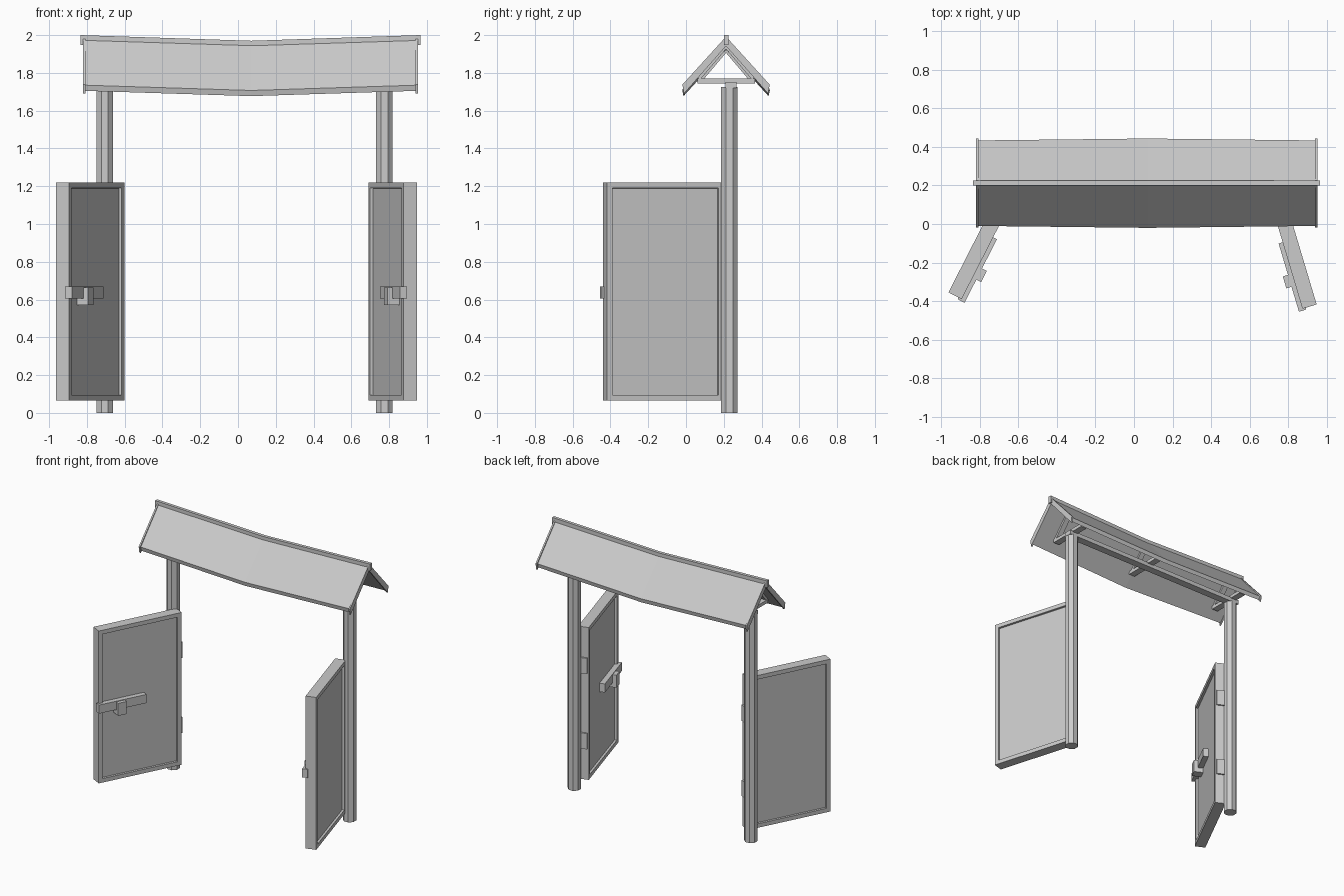
import bpy, bmesh, math
from mathutils import Vector

if "Cube" in bpy.data.objects:
    bpy.data.objects.remove(bpy.data.objects["Cube"])

grey = bpy.data.materials.new("plain grey")
grey.use_nodes = True
grey.diffuse_color = (0.6, 0.6, 0.6, 1)
grey.node_tree.nodes["Principled BSDF"].inputs["Base Color"].default_value = (0.6, 0.6, 0.6, 1)


def finish(name, bm):
    bmesh.ops.recalc_face_normals(bm, faces=bm.faces)
    mesh = bpy.data.meshes.new(name)
    bm.to_mesh(mesh)
    bm.free()
    mesh.materials.append(grey)
    obj = bpy.data.objects.new(name, mesh)
    bpy.context.collection.objects.link(obj)
    return obj


def loft(name, rings):
    """Closed solid through rings of points."""
    bm = bmesh.new()
    loops = [[bm.verts.new(p) for p in ring] for ring in rings]
    n = len(loops[0])
    for a, b in zip(loops, loops[1:]):
        for i in range(n):
            j = (i + 1) % n
            bm.faces.new((a[i], a[j], b[j], b[i]))
    bm.faces.new(loops[0])
    bm.faces.new(loops[-1])
    return finish(name, bm)


def box(name, a, b, place=Vector):
    """Box between two corners, optionally through a local frame."""
    rings = []
    for x in (a[0], b[0]):
        rings.append([place((x, y, z)) for y, z in
                      ((a[1], a[2]), (b[1], a[2]), (b[1], b[2]), (a[1], b[2]))])
    return loft(name, rings)


POSTS = {"right": -0.705, "left": 0.775}
MID_X, RIDGE_Y = 0.07, 0.212

# Octagonal posts
for side, x in POSTS.items():
    rings = []
    for z in (0, 1.725):
        angles = [math.radians(45 * i + 22.5) for i in range(8)]
        rings.append([(x + 0.047 * math.cos(a), 0.23 + 0.047 * math.sin(a), z) for a in angles])
    loft(side + "_post", rings)

# Lintel with three tie beams and rafter pairs
box("lintel", (-0.75, 0.21, 1.72), (0.82, 0.268, 1.752))
for label, x, drop in (("right", POSTS["right"], 0), ("middle", MID_X, 0.02), ("left", POSTS["left"], 0)):
    box(label + "_tie_beam", (x - 0.025, 0.06, 1.745), (x + 0.025, 0.365, 1.77))
    for part, s in (("front", -1), ("back", 1)):
        line = [(0, 1.957), (0.155, 1.775), (0.135, 1.767), (0, 1.926)]
        loft(f"{label}_{part}_rafter", [[(px, RIDGE_Y + s * y, z - drop) for y, z in line]
                                       for px in (x - 0.02, x + 0.02)])


# Sagging gable roof, one slope at a time
def slope(name, s, profile, stations):
    loft(name, [[(x, RIDGE_Y + s * (y + (spread if y > 0.1 else 0)), z - drop) for y, z in profile]
                for x, drop, spread in stations])


SHEET = [(0, 1.985), (0.222, 1.735), (0.215, 1.705), (0, 1.952)]
BARGE = [(0, 1.992), (0.231, 1.738), (0.223, 1.69), (0, 1.942)]
for part, s in (("front", -1), ("back", 1)):
    slope(part + "_roof", s, SHEET, [(-0.81, 0, 0), (MID_X, 0.028, 0.01), (0.945, 0, 0)])
    for side, x in (("right", -0.82), ("left", 0.94)):
        slope(f"{side}_{part}_barge_board", s, BARGE, [(x, 0, 0), (x + 0.012, 0, 0)])

# Ridge cap following the sag
loft("ridge_cap", [[(x, y, z - drop) for y, z in ((0.2, 1.947), (0.225, 1.947), (0.225, 2.0), (0.2, 2.0))]
                   for x, drop in ((-0.835, 0), (MID_X, 0.03), (0.965, 0))])

# Open doors: s runs from the free end to the hinge, t from inner to outer face
LENGTH, THICK, RAIL = 0.645, 0.077, 0.043
BOTTOM, TOP = 0.065, 1.22


def door(side, corner, angle, outward):
    d = Vector((math.cos(angle), math.sin(angle), 0))
    n = Vector((d.y, -d.x, 0)) * outward
    start = Vector((corner[0], corner[1], 0))

    def place(p):
        return start + d * p[0] + n * p[1] + Vector((0, 0, p[2]))

    # Leaf with a recessed panel on both faces
    leaf = box(side + "_door", (0, 0, BOTTOM), (LENGTH, THICK, TOP), place)
    bm = bmesh.new()
    bm.from_mesh(leaf.data)
    broad = [f for f in bm.faces if abs(f.normal.dot(n)) > 0.9]
    bmesh.ops.inset_individual(bm, faces=broad, thickness=RAIL, depth=0)
    bmesh.ops.inset_individual(bm, faces=broad, thickness=0.0005, depth=-0.017)
    bm.to_mesh(leaf.data)
    bm.free()

    # Latch bar and its bracket on the inner face
    box(side + "_latch_bar", (-0.01, -0.022, 0.605), (0.36, 0.018, 0.67), place)
    box(side + "_latch_bracket", (0.125, -0.05, 0.57), (0.19, 0.018, 0.665), place)
    # Hinge plates on the post edge
    for level, z in (("lower", 0.36), ("upper", 0.93)):
        box(f"{side}_{level}_hinge", (LENGTH - 0.01, 0.01, z - 0.06),
            (LENGTH + 0.012, THICK - 0.01, z + 0.06), place)


door("right", (-0.895, -0.39), math.radians(63), -1)
door("left", (0.875, -0.44), math.radians(106.6), 1)
